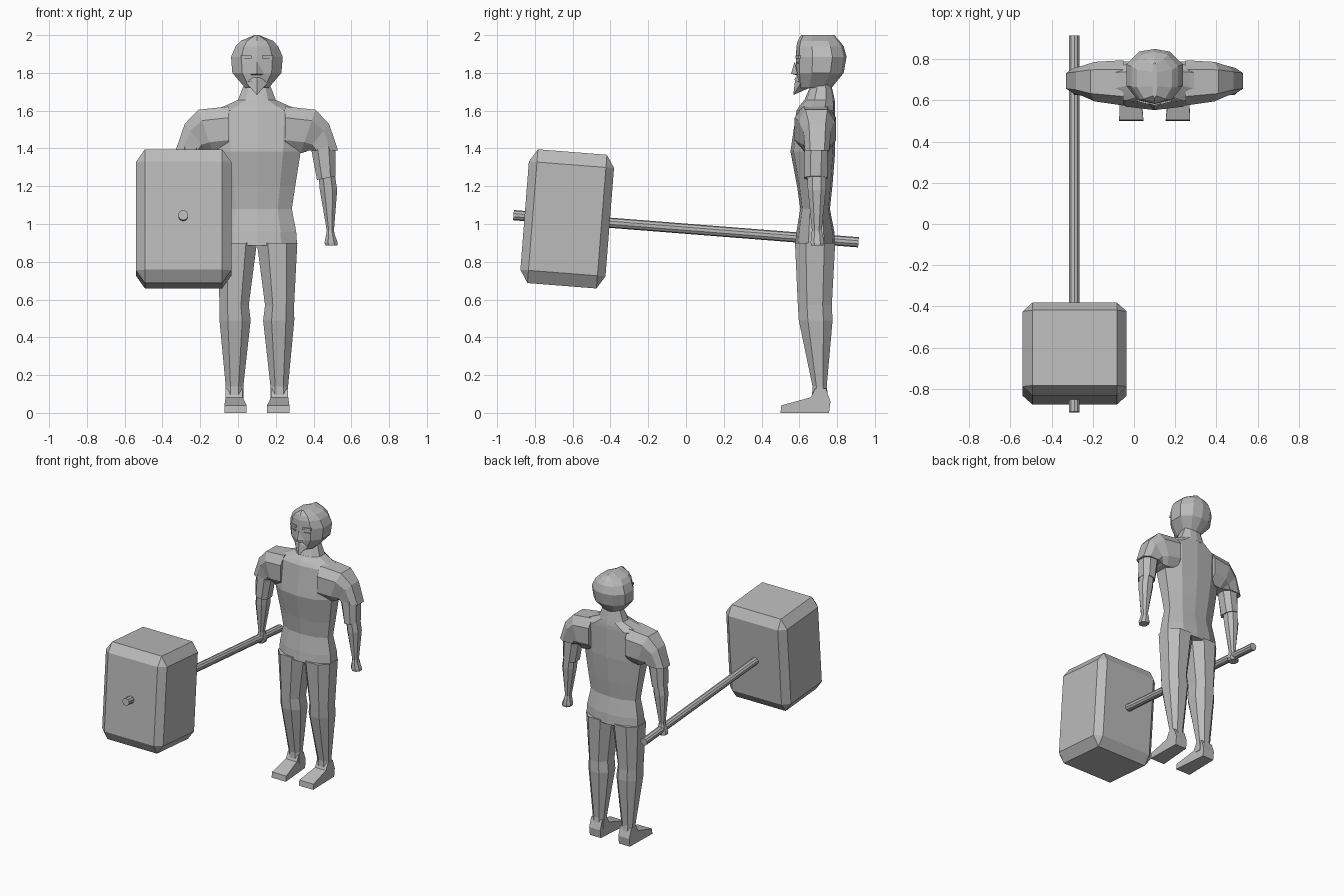
import bpy, bmesh, math
from mathutils import Vector, Matrix

if "Cube" in bpy.data.objects:
    bpy.data.objects.remove(bpy.data.objects["Cube"])

CX = 0.1  # x position of the man's centre line
grey = bpy.data.materials.new("plain grey")
grey.diffuse_color = (0.5, 0.5, 0.5, 1)
grey.use_nodes = True
grey.node_tree.nodes["Principled BSDF"].inputs["Base Color"].default_value = grey.diffuse_color


def finish(name, bm, loc=(CX, 0, 0), mirror=False):
    bmesh.ops.recalc_face_normals(bm, faces=bm.faces[:])
    me = bpy.data.meshes.new(name)
    bm.to_mesh(me)
    bm.free()
    me.materials.append(grey)
    ob = bpy.data.objects.new(name, me)
    ob.location = loc
    bpy.context.collection.objects.link(ob)
    if mirror:
        ob.modifiers.new("mirror", 'MIRROR').use_clip = False
    return ob


def loft(name, rings, mirror=False):
    bm = bmesh.new()
    rows = [[bm.verts.new(p) for p in r] for r in rings]
    n = len(rows[0])
    for a, b in zip(rows, rows[1:]):
        for i in range(n):
            j = (i + 1) % n
            bm.faces.new((a[i], a[j], b[j], b[i]))
    bm.faces.new(rows[0])
    bm.faces.new(rows[-1])
    return finish(name, bm, mirror=mirror)


def hull(name, pts, mirror=False):
    bm = bmesh.new()
    for p in pts:
        bm.verts.new(p)
    bmesh.ops.convex_hull(bm, input=bm.verts[:])
    return finish(name, bm, mirror=mirror)


def body_ring(z, hx, f, b):
    """Symmetric ten-sided section: half width, front y, back y."""
    d = b - f
    half = [(0, f), (.6, f + .07 * d), (1, f + .33 * d),
            (1, f + .72 * d), (.55, b - .05 * d), (0, b)]
    pts = half + [(-x, y) for x, y in half[-2:0:-1]]
    return [(x * hx, y, z) for x, y in pts]


def limb_ring(z, x0, x1, y0, y1, slope=0):
    """Eight-sided section inside a rectangle; slope lifts it along x."""
    c = .27
    uv = [(c, 0), (1 - c, 0), (1, c), (1, 1 - c),
          (1 - c, 1), (c, 1), (0, 1 - c), (0, c)]
    return [(x0 + u * (x1 - x0), y0 + v * (y1 - y0), z + slope * u) for u, v in uv]


def sleeve_ring(lo, hi, y0, y1):
    """Section spanning from an (x, z) point under the arm to one above it."""
    m, h = (y0 + y1) / 2, (y1 - y0) / 2
    tv = [(0, -.6), (.25, -1), (.75, -1), (1, -.6),
          (1, .6), (.75, 1), (.25, 1), (0, .6)]
    return [(lo[0] + t * (hi[0] - lo[0]), m + v * h, lo[1] + t * (hi[1] - lo[1]))
            for t, v in tv]


# torso and neck
loft("torso", [body_ring(*r) for r in (
    (.885, .213, .577, .79), (.96, .208, .585, .785), (1.08, .185, .605, .762),
    (1.2, .203, .588, .775), (1.385, .232, .553, .79), (1.6, .24, .585, .79),
    (1.625, .17, .6, .79), (1.657, .1, .627, .787))])
loft("neck", [body_ring(*r) for r in (
    (1.64, .102, .625, .79), (1.657, .1, .628, .787),
    (1.735, .07, .66, .77), (1.78, .07, .66, .77))])

# shoulders with short sleeves
loft("sleeve", [sleeve_ring(*r) for r in (
    ((.15, 1.385), (.15, 1.622), .575, .795),
    ((.232, 1.375), (.31, 1.605), .595, .787),
    ((.262, 1.383), (.382, 1.53), .622, .768),
    ((.275, 1.39), (.43, 1.39), .632, .758))], mirror=True)

# upper arm, then forearm and fist
loft("upper_arm", [limb_ring(*r) for r in (
    (1.41, .285, .415, .628, .75), (1.233, .318, .416, .626, .748, .02))], mirror=True)
loft("forearm", [limb_ring(*r) for r in (
    (1.28, .325, .41, .64, .742), (1.18, .333, .425, .645, .74),
    (.965, .37, .408, .667, .718), (.945, .367, .412, .662, .725),
    (.9, .358, .428, .66, .73), (.885, .365, .428, .662, .728))], mirror=True)

# legs
loft("leg", [limb_ring(*r) for r in (
    (.9, 0, .214, .577, .79), (.57, .043, .197, .592, .772),
    (.49, .033, .198, .597, .776), (.14, .072, .165, .67, .745),
    (.06, .072, .165, .665, .755))], mirror=True)

# feet
foot = bmesh.new()
side = [(.5, 0), (.505, .04), (.66, .082), (.685, .13), (.74, .13), (.765, .06), (.757, 0)]
rows = []
for edge in ((.054, .075), (.172, .166)):  # x at toe, x at heel
    rows.append([foot.verts.new((edge[0] if y < .6 else edge[1], y, z)) for y, z in side])
    foot.faces.new(rows[-1])
for i in range(len(side)):
    j = (i + 1) % len(side)
    foot.faces.new((rows[0][i], rows[0][j], rows[1][j], rows[1][i]))
finish("foot", foot, mirror=True)

# head
loft("head", [body_ring(*r) for r in (
    (1.72, .062, .595, .77), (1.8, .13, .583, .835), (1.885, .137, .583, .85),
    (1.94, .113, .584, .835), (1.97, .085, .592, .812), (2.0, .012, .61, .785))])

# face details
hull("nose", [(0, .575, 1.86), (-.042, .59, 1.792), (.042, .59, 1.792),
              (0, .556, 1.795), (0, .6, 1.785)])
hull("beard", [(-.055, .607, 1.745), (.055, .607, 1.745), (0, .578, 1.765),
               (0, .568, 1.683), (-.03, .665, 1.725), (.03, .665, 1.725)])
hull("moustache", [(.045, .595, 1.752), (0, .577, 1.775), (0, .575, 1.762),
                   (.035, .605, 1.775)], mirror=True)
hull("brow", [(x, y + d, z) for x, y in ((.028, .58), (.085, .595))
              for d in (0, .02) for z in (1.877, 1.893)], mirror=True)
hull("eye", [(x, y + d, z) for x, y in ((.035, .584), (.075, .594))
             for d in (0, .015) for z in (1.85, 1.857)], mirror=True)

# hammer handle, tilted up towards the front
TILT = math.radians(-4.5)
bm = bmesh.new()
bmesh.ops.create_cone(bm, cap_ends=True, segments=10, radius1=.027, radius2=.027,
                      depth=1.832, matrix=Matrix.Rotation(math.pi / 2 + TILT, 4, 'X'))
finish("hammer_handle", bm, (-.29, 0, .975))

# hammer head, a bevelled block
bm = bmesh.new()
bmesh.ops.create_cube(bm, size=1)
bmesh.ops.bevel(bm, geom=bm.edges[:], offset=.095, segments=1, affect='EDGES')
bmesh.ops.scale(bm, vec=Vector((.505, .452, .71)), verts=bm.verts[:])
bmesh.ops.rotate(bm, matrix=Matrix.Rotation(TILT, 3, 'X'), verts=bm.verts[:])
finish("hammer_head", bm, (-.288, -.629, 1.027))
